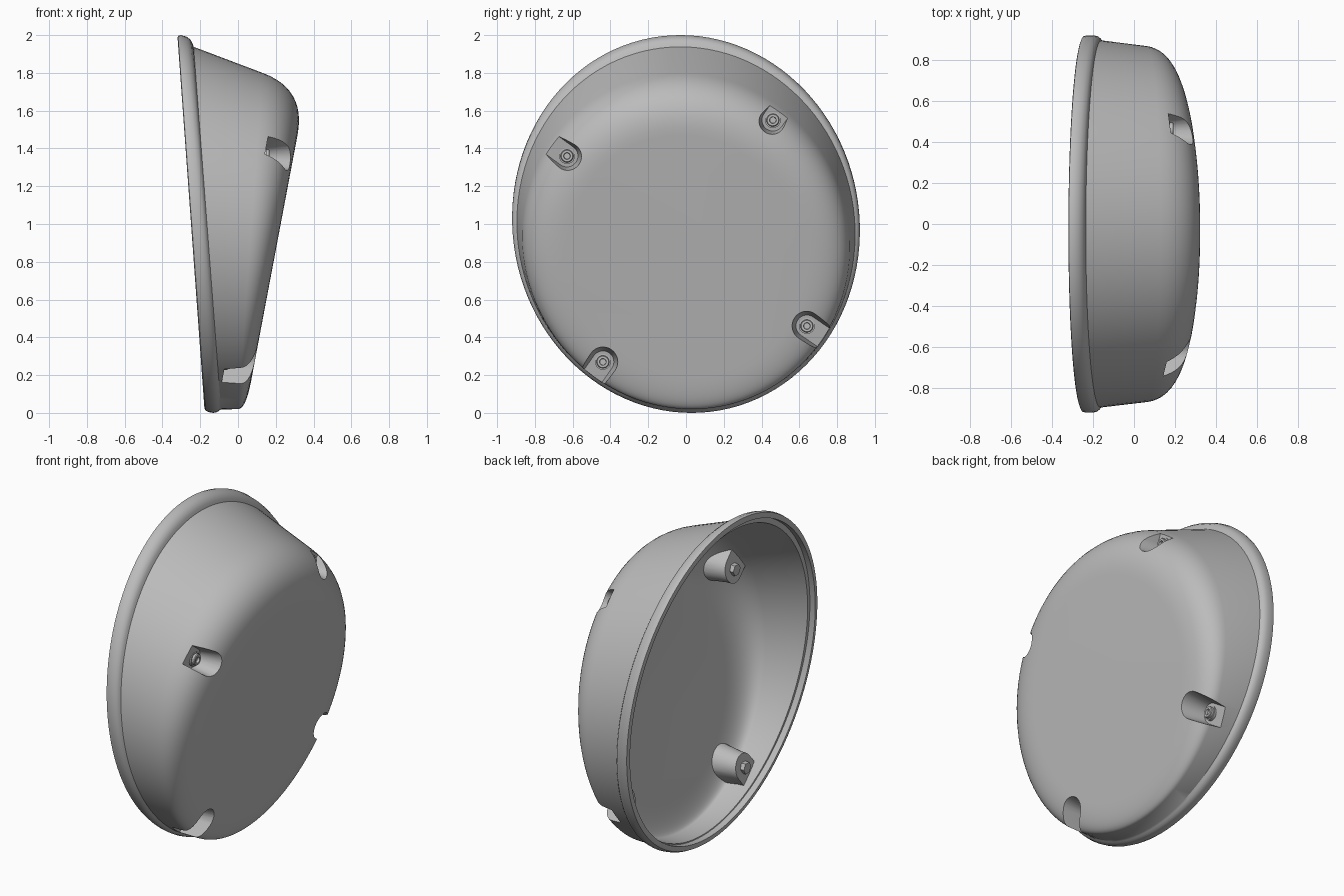
import bpy, bmesh, math
from mathutils import Vector

if "Cube" in bpy.data.objects:
    bpy.data.objects.remove(bpy.data.objects["Cube"])

SEGS = 112


def make_material(name, rgb):
    mat = bpy.data.materials.new(name)
    mat.use_nodes = True
    mat.diffuse_color = (*rgb, 1)
    mat.node_tree.nodes["Principled BSDF"].inputs["Base Color"].default_value = (*rgb, 1)
    return mat


GREY = make_material("plain grey", (0.5, 0.5, 0.5))


def loft(name, rings):
    """Closed solid through rings of points, capped at both ends."""
    bm = bmesh.new()
    loops = [[bm.verts.new(p) for p in ring] for ring in rings]
    n = len(loops[0])
    for a, b in zip(loops, loops[1:]):
        for i in range(n):
            j = (i + 1) % n
            bm.faces.new((a[i], a[j], b[j], b[i]))
    bm.faces.new(loops[0])
    bm.faces.new(loops[-1])
    bmesh.ops.recalc_face_normals(bm, faces=bm.faces)
    mesh = bpy.data.meshes.new(name)
    bm.to_mesh(mesh)
    bm.free()
    mesh.materials.append(GREY)
    obj = bpy.data.objects.new(name, mesh)
    bpy.context.collection.objects.link(obj)
    return obj


def tilted_ring(xt, zt, xb, zb, w):
    """Slightly skewed ellipse given by its top point, bottom point and half width."""
    pts = []
    for i in range(SEGS):
        a = 2 * math.pi * i / SEGS
        c, s = math.cos(a), math.sin(a)
        f = (1 + s) / 2
        pts.append((xb + (xt - xb) * f, w * c - 0.03 * s, zb + (zt - zb) * f))
    return pts


def rounded(wall, corner, face, steps=12):
    """Large shoulder that blends the wall into the front face."""
    out = []
    for k in range(steps + 1):
        t = k / steps
        out.append([(1 - t) ** 2 * p + 2 * t * (1 - t) * q + t * t * r
                    for p, q, r in zip(wall, corner, face)])
    return out


def cut(target, cutter):
    mod = target.modifiers.new("cut", 'BOOLEAN')
    mod.operation = 'DIFFERENCE'
    mod.solver = 'EXACT'
    mod.object = cutter
    bpy.context.view_layer.objects.active = target
    bpy.ops.object.modifier_apply(modifier=mod.name)
    bpy.data.objects.remove(cutter)


def smooth(obj, angle):
    bpy.ops.object.select_all(action='DESELECT')
    obj.select_set(True)
    bpy.context.view_layer.objects.active = obj
    bpy.ops.object.shade_smooth_by_angle(angle=math.radians(angle))


# Outer body: rolled rim, tapering wall, rounded shoulder
outer = [
    (-0.32, 1.985, -0.178, 0.025, 0.905),
    (-0.318, 1.996, -0.172, 0.013, 0.916),
    (-0.30, 2.0, -0.155, 0.004, 0.92),
    (-0.27, 1.99, -0.13, 0.0, 0.92),
    (-0.25, 1.975, -0.11, 0.004, 0.915),
    (-0.24, 1.955, -0.1, 0.012, 0.906),
    (-0.235, 1.938, -0.09, 0.018, 0.895),
] + rounded((0.13, 1.80, 0.0, 0.02, 0.867),
            (0.362, 1.715, 0.045, 0.02, 0.845),
            (0.315, 1.47, 0.075, 0.2, 0.62))
cover = loft("cover_shell", [tilted_ring(*r) for r in outer])

# Hollow, with a small step behind the rim
inner = [
    (-0.37, 1.965, -0.23, 0.045, 0.89),
    (-0.285, 1.96, -0.14, 0.045, 0.89),
    (-0.283, 1.925, -0.138, 0.05, 0.87),
] + rounded((0.12, 1.775, -0.01, 0.045, 0.845),
            (0.335, 1.70, 0.02, 0.05, 0.815),
            (0.29, 1.46, 0.05, 0.21, 0.615))
hollow = loft("hollow", [tilted_ring(*r) for r in inner])


def pocket(name, x, y, z, grow):
    """Slot with a round inner end, running outwards and flaring to the front."""
    out = Vector((0, y, z - 0.9)).normalized()
    side = Vector((0, -out.z, out.y))
    rings = []
    for depth, r in ((-grow, 0.058), (0.02, 0.06), (0.3, 0.1)):
        r += grow
        flat = [out * 0.3 + side * r]
        for k in range(17):
            a = math.pi * k / 16
            flat.append(side * (r * math.cos(a)) - out * (r * math.sin(a)))
        flat.append(out * 0.3 - side * r)
        rings.append([(x + depth + 0.19 * p.z, y + p.y, z + p.z) for p in flat])
    return loft(name, rings)


def disc(x, y, z, r, sides=24):
    return [(x, y + r * math.cos(2 * math.pi * i / sides),
             z + r * math.sin(2 * math.pi * i / sides)) for i in range(sides)]


# Screw pockets, which show as bosses on the inside
SCREWS = {
    "upper_front": (0.14, -0.63, 1.36),
    "upper_back": (0.165, 0.46, 1.55),
    "lower_front": (-0.065, -0.44, 0.27),
    "lower_back": (-0.025, 0.64, 0.46),
}
for name, (x, y, z) in SCREWS.items():
    cut(cover, pocket("pocket", x, y, z, 0))
    cut(hollow, pocket("boss", x, y, z, 0.022))
cut(cover, hollow)
smooth(cover, 32)

# Socket-head screws, and their hexagonal nuts inside
for name, (x, y, z) in SCREWS.items():
    head = loft(name + "_screw", [
        disc(x - 0.01, y, z, 0.042), disc(x + 0.01, y, z, 0.042),
        disc(x + 0.01, y, z, 0.034), disc(x + 0.024, y, z, 0.034),
        disc(x + 0.028, y, z, 0.03), disc(x + 0.028, y, z, 0.018),
        disc(x + 0.014, y, z, 0.016)])
    smooth(head, 30)
    loft(name + "_nut", [disc(x - 0.045, y, z, 0.036, 6), disc(x - 0.012, y, z, 0.036, 6)])
